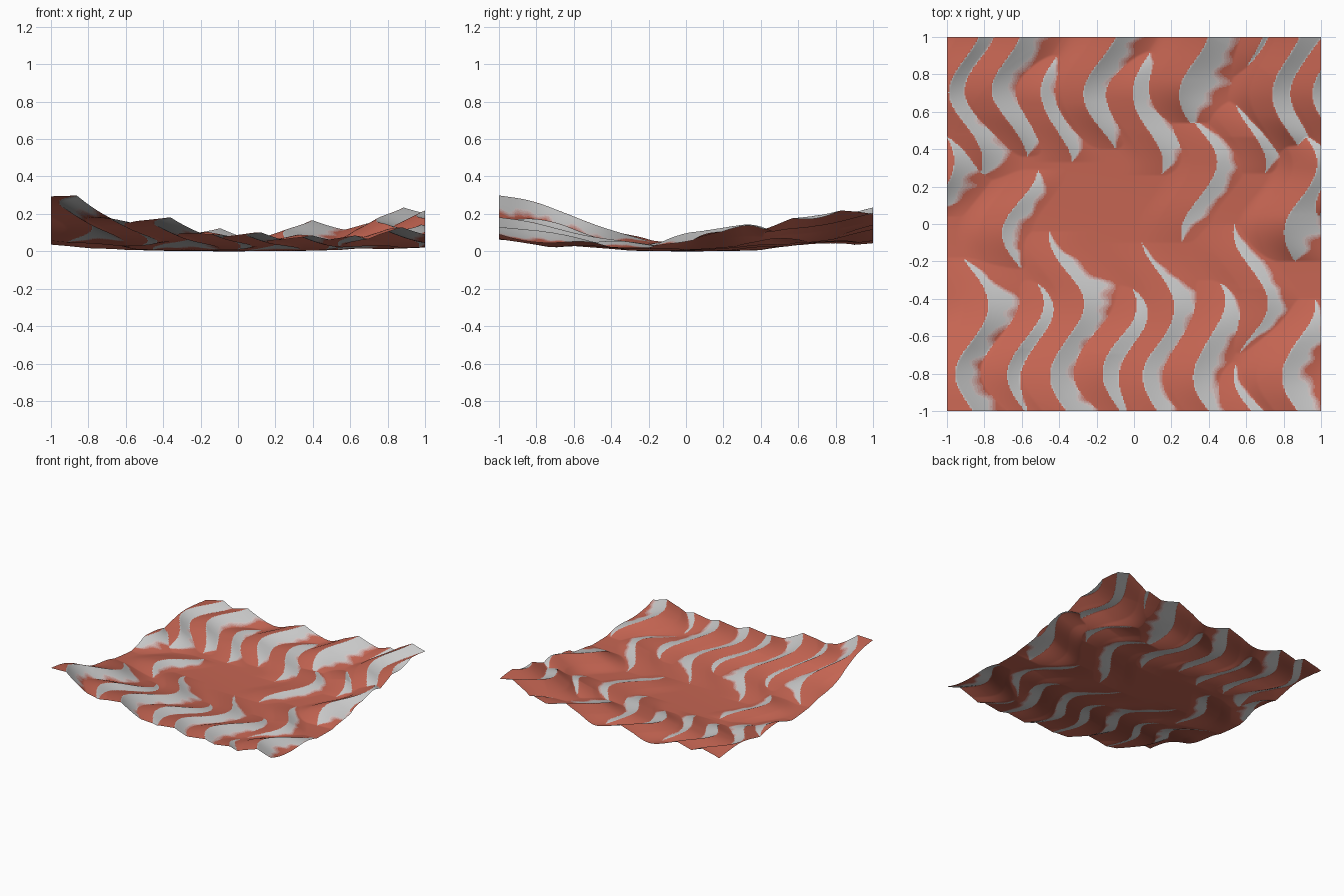
import bpy, bmesh, math
from mathutils import Vector, noise

if "Cube" in bpy.data.objects:
    bpy.data.objects.remove(bpy.data.objects["Cube"])

N = 300  # grid cells per side

# Dune crests: middle x, start y, end y, slip face width
DUNES = [
    (-0.90, 0.23, 1.30, .13), (-1.04, 0.04, 0.54, .14), (-0.67, 0.36, 1.35, .14),
    (-0.42, 0.33, 0.90, .11), (-0.17, 0.40, 1.35, .15), (0.08, 0.26, 0.92, .12),
    (0.33, 0.52, 1.35, .17), (0.35, -0.10, 0.58, .09), (0.61, 0.27, 0.66, .11),
    (0.82, 0.33, 1.35, .19), (0.89, -0.20, 0.55, .19), (0.62, 0.78, 1.30, .08),
    (-0.61, -0.24, 0.29, .10), (-0.36, -1.45, -0.04, .14), (0.13, -1.25, -0.10, .11),
    (-0.87, -1.45, -0.18, .15), (-0.58, -1.03, -0.30, .13), (-0.08, -1.06, -0.33, .14),
    (0.40, -1.15, -0.30, .13), (0.62, -0.69, 0.00, .11), (0.63, -1.30, -0.74, .08),
    (0.88, -1.30, -0.40, .14), (1.04, -0.02, 1.15, .19),
]


def meander(y):
    return 0.09 * math.cos(2 * math.pi * (y - 0.33) / 0.76)


def terrain(x, y):
    """Height of the sand and how grey (0..1) it is."""
    base = (.025 * x * x + .05 * y * y + .04 * x * y + .035 * x * x * y * y
            + .11 * max(0, -(x + y) / 2) ** 3)
    rim = min(1, .3 + .65 * math.hypot(x, y))
    ragged = noise.noise(Vector((x * 6, y * 14, 3.1))) + .6 * noise.noise(Vector((x * 3, y * 6, 9)))
    wobble = .03 * noise.noise(Vector((x * 2.5, y * 3, 7)))
    best, grey = 0, 0
    for cx, y0, y1, w in DUNES:
        if not y0 < y < y1:
            continue
        t = min(1, min(y - y0, y1 - y) / (0.25 if y1 > .2 else .42))
        taper = math.sin(t * math.pi / 2)
        d = x - cx - meander(y) - wobble
        if d < 0:                                  # gentle windward slope
            s = max(0, 1 + d / 0.26)
            h, g = s * s * (3 - 2 * s) if s < .5 else s, 0
        else:                                      # steep slip face
            h = max(0, 1 - d / (1.6 * w)) ** 1.4
            g = (1.12 - d / (w * min(1, 1.2 * taper) + 1e-6) + .45 * ragged) / .45
        h *= .54 * w * taper * rim
        if h > best:
            best, grey = h, max(0, min(1, g))
    return base + best, grey


# Sand sheet
bm = bmesh.new()
bmesh.ops.create_grid(bm, x_segments=N, y_segments=N, size=1)
for v in bm.verts:
    v.co.z = terrain(v.co.x, v.co.y)[0]
low = min(v.co.z for v in bm.verts)
STEPS = 6
for v in bm.verts:
    v.co.z -= low
for f in bm.faces:
    c = f.calc_center_median()
    f.material_index = round(terrain(c.x, c.y)[1] * (STEPS - 1))
    f.smooth = True
mesh = bpy.data.meshes.new("dune_field")
bm.to_mesh(mesh)
bm.free()
dunes = bpy.data.objects.new("dune_field", mesh)
bpy.context.collection.objects.link(dunes)

# Colours fading from red sand to grey slip faces
RED, GREY = Vector((.56, .13, .085)), Vector((.70, .70, .70))
for i in range(STEPS):
    mat = bpy.data.materials.new(f"sand_{i}")
    mat.diffuse_color = (*RED.lerp(GREY, i / (STEPS - 1)), 1)
    mat.use_nodes = True
    mat.node_tree.nodes["Principled BSDF"].inputs["Base Color"].default_value = mat.diffuse_color
    mesh.materials.append(mat)
